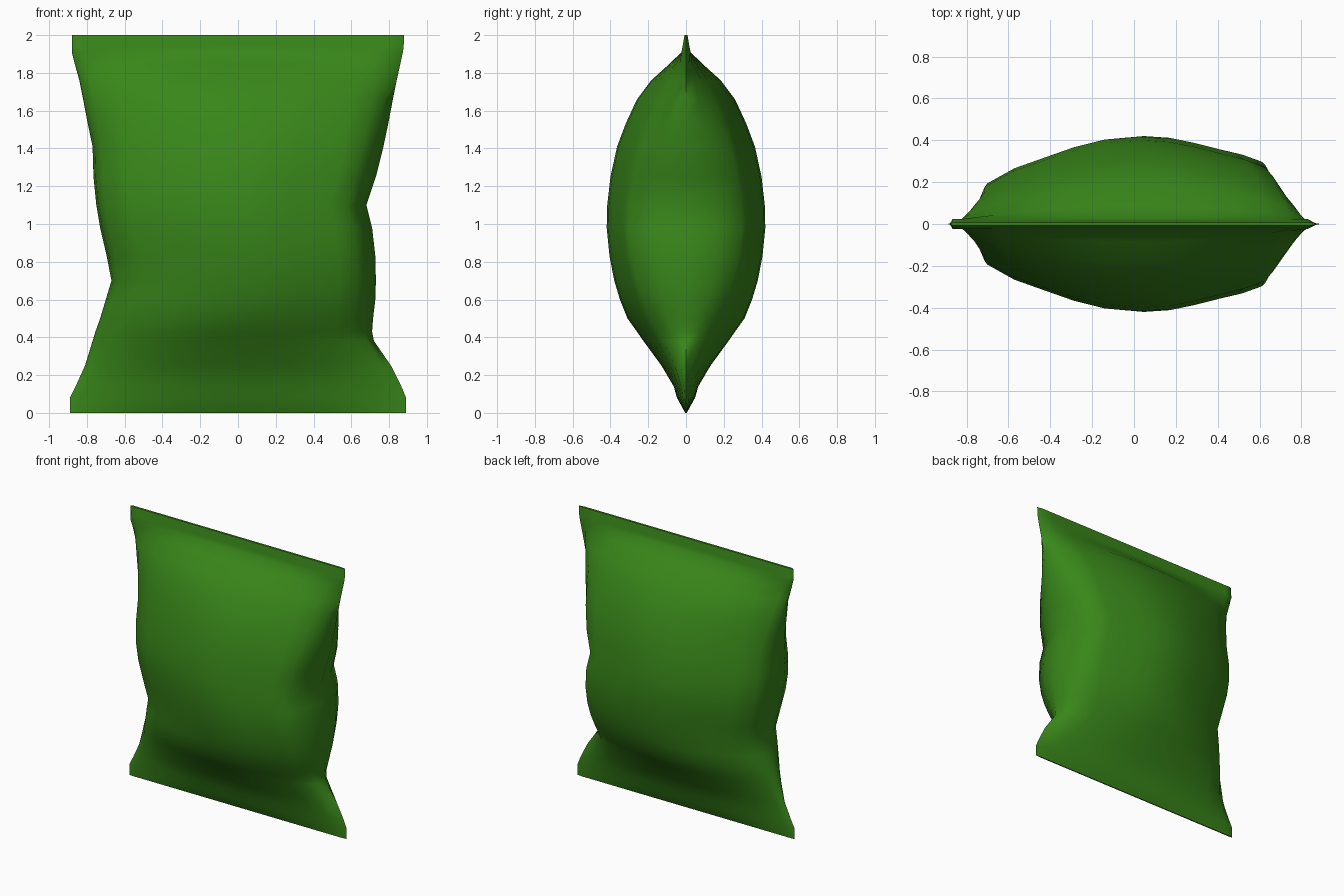
import bpy, bmesh, math

if "Cube" in bpy.data.objects:
    bpy.data.objects.remove(bpy.data.objects["Cube"])

# Rows from bottom seal to top seal: height, left edge, right edge, half depth
ROWS = [
    (0.00, -0.89, 0.89, 0.004), (0.08, -0.89, 0.89, 0.048), (0.14, -0.86, 0.865, 0.065),
    (0.25, -0.81, 0.81, 0.13), (0.38, -0.77, 0.72, 0.225), (0.43, -0.755, 0.71, 0.26),
    (0.50, -0.73, 0.715, 0.31), (0.60, -0.70, 0.727, 0.35), (0.70, -0.67, 0.73, 0.38),
    (0.83, -0.695, 0.727, 0.405), (0.98, -0.73, 0.71, 0.42), (1.10, -0.75, 0.68, 0.417),
    (1.25, -0.765, 0.73, 0.40), (1.41, -0.77, 0.77, 0.365), (1.53, -0.795, 0.795, 0.32),
    (1.66, -0.82, 0.82, 0.26), (1.76, -0.84, 0.84, 0.185), (1.85, -0.865, 0.86, 0.085),
    (1.91, -0.88, 0.873, 0.024), (1.94, -0.88, 0.877, 0.018), (2.00, -0.88, 0.88, 0.008),
]
# Full cross-section of the inflated middle: position across, relative depth
SECTION = [
    (-1.0, 0.0), (-0.985, 0.22), (-0.93, 0.47), (-0.75, 0.64), (-0.55, 0.76), (-0.35, 0.88),
    (-0.15, 0.965), (0.08, 1.0), (0.25, 0.98), (0.42, 0.92), (0.58, 0.85), (0.73, 0.79),
    (0.86, 0.71), (0.95, 0.40), (1.0, 0.0),
]


def depth(row, u, full):
    """Blend a blunt gusseted middle into a thin lens near the seals."""
    z, _, _, half = row
    if z < 0.01 or z > 1.9:
        return half * (0 if abs(u) == 1 else 1)
    lens = 1 - abs(u) ** 2.4
    k = math.sin(math.pi * z / 2)
    return half * (full * k + lens * (1 - k))


bm = bmesh.new()
n = len(SECTION)
rings = []
for row in ROWS:
    z, left, right, _ = row
    pts = []
    for u, s in SECTION:
        x = (left + right) / 2 + u * (right - left) / 2
        pts.append((x, depth(row, u, s)))
    front = [bm.verts.new((x, -y, z)) for x, y in pts]
    back = [bm.verts.new((x, y, z)) for x, y in reversed(pts[1:-1])]
    rings.append(front + back)

# Skin of the bag, closed at both seals
for a, b in zip(rings, rings[1:]):
    for i in range(len(a)):
        j = (i + 1) % len(a)
        bm.faces.new((a[i], a[j], b[j], b[i]))
for ring in (rings[0], rings[-1]):
    for i in range(n - 1):
        quad = [ring[i], ring[i + 1], ring[-i - 1], ring[-i]]
        bm.faces.new(list(dict.fromkeys(quad)))
bmesh.ops.recalc_face_normals(bm, faces=bm.faces)

mesh = bpy.data.meshes.new("snack_bag")
bm.to_mesh(mesh)
bm.free()
bag = bpy.data.objects.new("snack_bag", mesh)
bpy.context.collection.objects.link(bag)

# Green foil
foil = bpy.data.materials.new("green_foil")
foil.diffuse_color = (0.04, 0.24, 0.01, 1)
foil.use_nodes = True
foil.node_tree.nodes["Principled BSDF"].inputs["Base Color"].default_value = foil.diffuse_color
mesh.materials.append(foil)

bpy.context.view_layer.objects.active = bag
bag.select_set(True)
bpy.ops.object.shade_smooth_by_angle(angle=math.radians(60))
